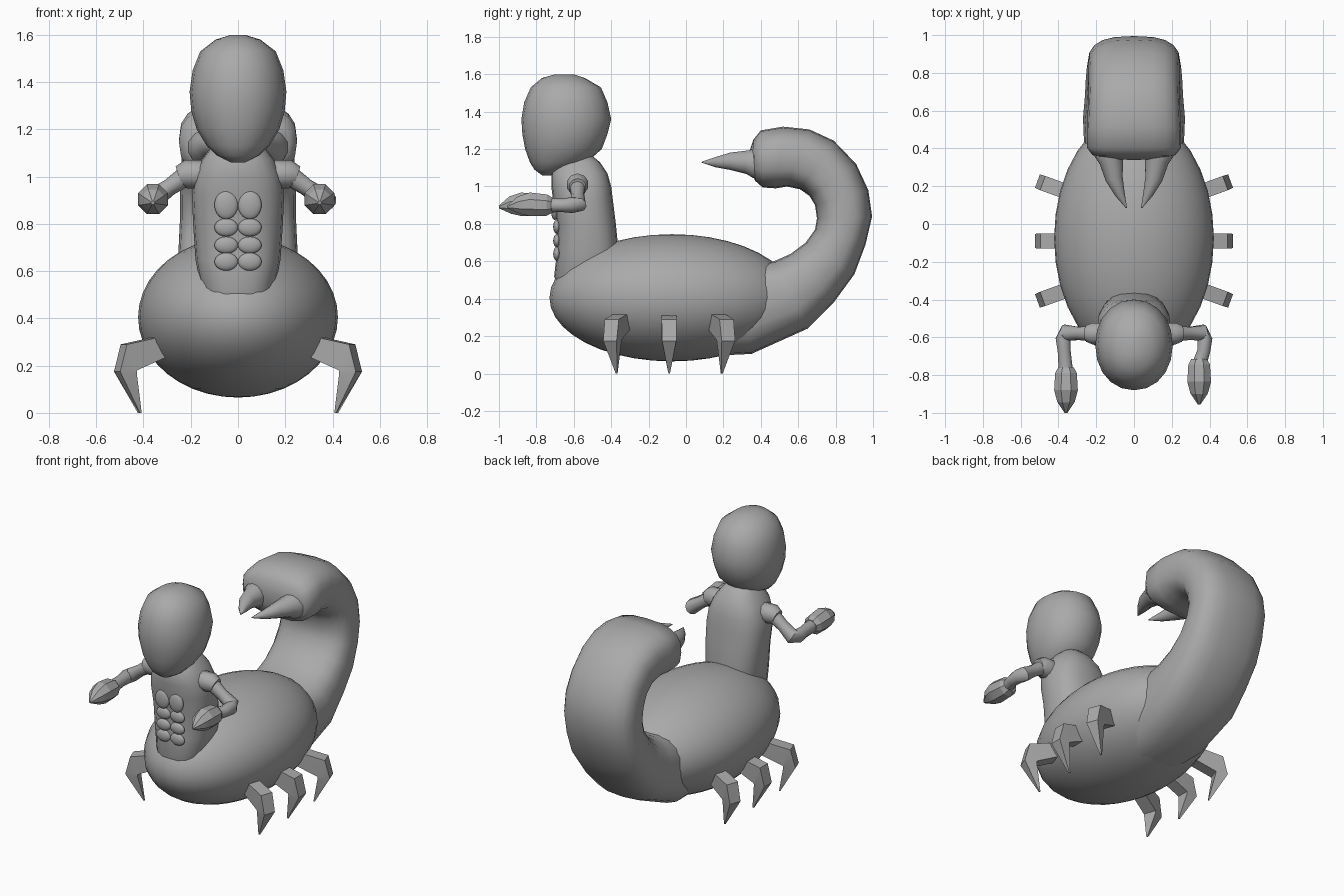
import bpy, bmesh, math
from mathutils import Vector

grey = bpy.data.materials.new("plain grey")
grey.diffuse_color = (0.4, 0.4, 0.4, 1)


def finish(obj, angle):
    obj.data.materials.append(grey)
    bpy.ops.object.select_all(action='DESELECT')
    obj.select_set(True)
    bpy.context.view_layer.objects.active = obj
    bpy.ops.object.shade_smooth_by_angle(angle=math.radians(angle))
    return obj


def loft(name, rings, angle=40):
    """Skin closed rings of equal length and cap both ends."""
    bm = bmesh.new()
    vs = [[bm.verts.new(p) for p in r] for r in rings]
    n = len(rings[0])
    for a, b in zip(vs, vs[1:]):
        for i in range(n):
            j = (i + 1) % n
            bm.faces.new((a[i], a[j], b[j], b[i]))
    bm.faces.new(vs[0])
    bm.faces.new(vs[-1])
    bmesh.ops.recalc_face_normals(bm, faces=bm.faces)
    me = bpy.data.meshes.new(name)
    bm.to_mesh(me)
    bm.free()
    obj = bpy.data.objects.new(name, me)
    bpy.context.collection.objects.link(obj)
    return finish(obj, angle)


def oval(p, q, half_width, power, sides):
    """Superellipse ring spanning p to q in the y-z plane and +-half_width in x."""
    p, q = Vector((0, *p)), Vector((0, *q))
    mid, half = (p + q) / 2, (q - p) / 2
    ring = []
    for i in range(sides):
        t = 2 * math.pi * i / sides
        c, s = math.cos(t), math.sin(t)
        cx = math.copysign(abs(c) ** (2 / power), c)
        sy = math.copysign(abs(s) ** (2 / power), s)
        ring.append(mid + half * sy + Vector((half_width * cx, 0, 0)))
    return ring


def tube(name, path, radii, sides, angle=40):
    pts = [Vector(p) for p in path]
    rings = []
    for i, (p, r) in enumerate(zip(pts, radii)):
        d = pts[min(i + 1, len(pts) - 1)] - pts[max(i - 1, 0)]
        rot = d.to_track_quat('Z', 'Y')
        rings.append([p + rot @ Vector((r * math.cos(t), r * math.sin(t), 0))
                      for t in (2 * math.pi * (k + 0.5) / sides for k in range(sides))])
    return loft(name, rings, angle)


def ball(name, loc, size, seg=32, rows=20):
    bpy.ops.mesh.primitive_uv_sphere_add(segments=seg, ring_count=rows, radius=1, location=loc)
    obj = bpy.context.object
    obj.name = name
    obj.scale = size
    return finish(obj, 60)


# Egg-shaped abdomen
ball("body", (0, -0.075, 0.405), (0.423, 0.655, 0.34))

# Curled tail: inner point, outer point, half width
tail = [((0.05, 0.60), (0.05, 0.09), 0.23), ((0.30, 0.58), (0.35, 0.105), 0.26),
        ((0.47, 0.60), (0.65, 0.24), 0.27), ((0.56, 0.64), (0.79, 0.38), 0.26),
        ((0.64, 0.70), (0.90, 0.53), 0.255), ((0.69, 0.77), (0.96, 0.69), 0.25),
        ((0.70, 0.83), (0.995, 0.84), 0.245), ((0.69, 0.90), (0.975, 0.98), 0.245),
        ((0.66, 0.95), (0.91, 1.12), 0.24), ((0.61, 0.985), (0.79, 1.245), 0.24),
        ((0.54, 1.0), (0.66, 1.305), 0.245), ((0.48, 0.99), (0.52, 1.32), 0.25),
        ((0.41, 0.995), (0.40, 1.30), 0.25), ((0.37, 1.03), (0.36, 1.25), 0.22),
        ((0.345, 1.09), (0.34, 1.19), 0.08)]
loft("tail", [oval(p, q, w, 2.7, 20) for p, q, w in tail], 50)

# Torso: z, front y, back y, half width
torso = [(0.45, -0.68, -0.36, 0.13), (0.52, -0.705, -0.36, 0.155), (0.65, -0.69, -0.36, 0.18),
         (0.80, -0.69, -0.375, 0.19), (0.92, -0.71, -0.39, 0.195), (1.0, -0.72, -0.40, 0.185),
         (1.07, -0.72, -0.42, 0.155), (1.13, -0.69, -0.46, 0.11), (1.18, -0.64, -0.52, 0.06)]
loft("torso", [oval((f, z), (b, z), w, 2.5, 20) for z, f, b, w in torso], 50)

# Stomach muscles, four rows of two
for z, h in ((0.64, 0.038), (0.71, 0.036), (0.785, 0.038), (0.88, 0.06)):
    for x in (-0.05, 0.05):
        ball("stomach_muscle", (x, -0.69 - max(0, z - 0.8) * 0.15, z), (0.05, 0.02, h), 16, 10)

# Head: z, front y, back y, half width
head = [(1.06, -0.77, -0.72, 0.03), (1.09, -0.81, -0.62, 0.09), (1.13, -0.835, -0.53, 0.132),
        (1.20, -0.86, -0.45, 0.175), (1.28, -0.875, -0.42, 0.198), (1.36, -0.88, -0.40, 0.205),
        (1.45, -0.865, -0.42, 0.192), (1.53, -0.83, -0.455, 0.16), (1.58, -0.77, -0.54, 0.095),
        (1.60, -0.70, -0.60, 0.03)]
loft("head", [oval((f, z), (b, z), w, 2.1, 20) for z, f, b, w in head], 60)

for s, hx, hy in ((-1, 0.36, 0.0), (1, 0.345, 0.045)):
    side = "left" if s > 0 else "right"

    # Shoulder, bent arm and pointed hand
    tube(side + "_shoulder", [(s * x, -0.58, z) for x, z in ((0.10, 1.0), (0.15, 1.01), (0.22, 1.01), (0.25, 1.0))],
         (0.05, 0.06, 0.06, 0.045), 10)
    tube(side + "_arm", [(s * 0.21, -0.58, 1.01), (s * 0.29, -0.58, 0.955), (s * 0.36, -0.575, 0.905),
                         (s * 0.375, -0.61, 0.90), (s * 0.37, -0.67, 0.90), (s * hx, -0.79 + hy, 0.90)],
         (0.045, 0.036, 0.045, 0.042, 0.036, 0.04), 10)
    tube(side + "_hand", [(s * hx, y + hy, z) for y, z in
                          ((-0.76, 0.90), (-0.79, 0.90), (-0.88, 0.905), (-0.94, 0.90), (-1.0, 0.89))],
         (0.045, 0.062, 0.068, 0.05, 0.008), 8, 20)

    # Tail stinger
    tube(side + "_stinger", [(s * 0.13, 0.42, 1.12), (s * 0.13, 0.37, 1.125), (s * 0.12, 0.33, 1.13),
                             (s * 0.105, 0.24, 1.135), (s * 0.075, 0.16, 1.13), (s * 0.04, 0.085, 1.13)],
         (0.085, 0.083, 0.065, 0.048, 0.028, 0.003), 12)

    # Three bent legs: upper (x, z), lower (x, z), half thickness
    profile = [((0.28, 0.335), (0.25, 0.265), 0.04), ((0.495, 0.29), (0.45, 0.18), 0.04),
               ((0.525, 0.175), (0.45, 0.165), 0.038), ((0.424, 0.0), (0.416, 0.0), 0.004)]
    for pos, y0, turn in (("front", -0.33, -20), ("middle", -0.09, 0), ("back", 0.15, 20)):
        c, k = math.cos(math.radians(turn)), math.sin(math.radians(turn))

        def place(x, y, z):
            r = x - 0.30
            return (s * (0.30 + r * c - y * k), y0 + r * k + y * c, z)

        rings = [[place(u[0], -t, u[1]), place(u[0], t, u[1]),
                  place(v[0], t, v[1]), place(v[0], -t, v[1])] for u, v, t in profile]
        loft(side + "_" + pos + "_leg", rings, 20)
